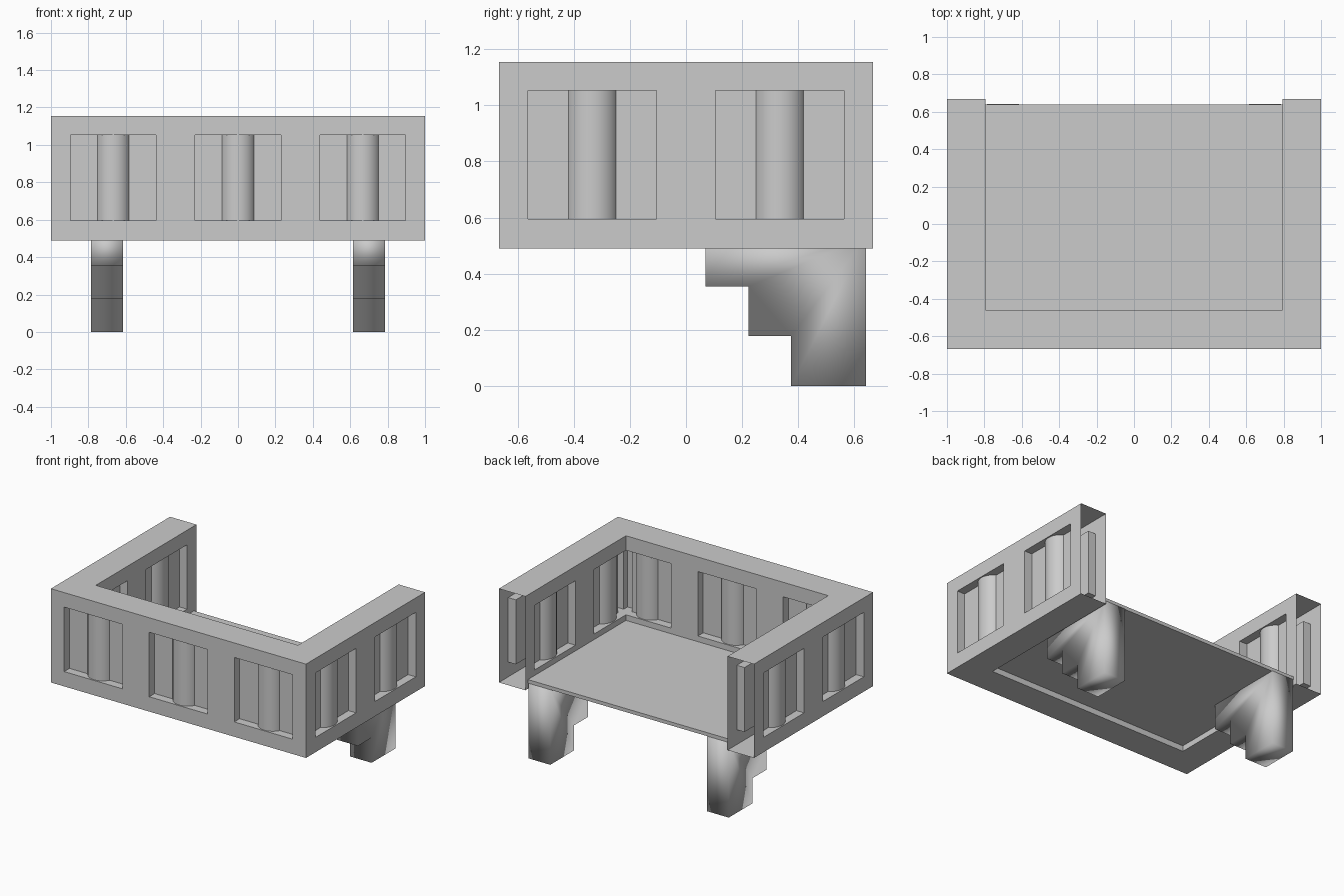
import bpy, bmesh

if "Cube" in bpy.data.objects:
    bpy.data.objects.remove(bpy.data.objects["Cube"])

T = 0.207                  # wall thickness
DX, DY = 1.0, 0.667        # outer half sizes
Z0, Z1 = 0.49, 1.155       # wall bottom and top
W0, W1 = 0.595, 1.052      # recess bottom and top
HALF, DEPTH, EPS = 0.229, 0.06, 0.004


def new_object(name, bm):
    bmesh.ops.recalc_face_normals(bm, faces=bm.faces)
    me = bpy.data.meshes.new(name)
    bm.to_mesh(me)
    bm.free()
    ob = bpy.data.objects.new(name, me)
    bpy.context.collection.objects.link(ob)
    return ob


def prism(name, pts, offset):
    bm = bmesh.new()
    face = bm.faces.new([bm.verts.new(p) for p in pts])
    ext = bmesh.ops.extrude_face_region(bm, geom=[face])
    moved = [g for g in ext["geom"] if isinstance(g, bmesh.types.BMVert)]
    bmesh.ops.translate(bm, vec=offset, verts=moved)
    return new_object(name, bm)


def box(name, x0, x1, y0, y1, z0, z1):
    pts = [(x0, y0, z0), (x1, y0, z0), (x1, y1, z0), (x0, y1, z0)]
    return prism(name, pts, (0, 0, z1 - z0))


# U-shaped parapet
ix, iy = DX - T, -DY + T
plan = [(-DX, -DY), (DX, -DY), (DX, DY), (ix, DY), (ix, iy), (-ix, iy), (-ix, DY), (-DX, DY)]
wall = prism("parapet_wall", [(x, y, Z0) for x, y in plan], (0, 0, Z1 - Z0))

# Recess cutters on both faces of every wall, and column positions
cutters, columns = [], []
for x in (-0.667, 0, 0.667):
    for y0, y1 in ((-DY - EPS, -DY + DEPTH), (iy - DEPTH, iy + EPS)):
        cutters.append(box("recess_cutter", x - HALF, x + HALF, y0, y1, W0, W1))
    columns.append((x, -DY + T / 2))
for s in (-1, 1):
    for y in (-0.334, 0.334):
        for a, b in ((DX - DEPTH, DX + EPS), (ix - EPS, ix + DEPTH)):
            x0, x1 = sorted((s * a, s * b))
            cutters.append(box("recess_cutter", x0, x1, y - HALF, y + HALF, W0, W1))
        columns.append((s * (DX - T / 2), y))

for c in cutters:
    m = wall.modifiers.new("recess", 'BOOLEAN')
    m.operation, m.solver, m.object = 'DIFFERENCE', 'EXACT', c
deps = bpy.context.evaluated_depsgraph_get()
wall_mesh = bpy.data.meshes.new_from_object(wall.evaluated_get(deps))
wall.modifiers.clear()
wall.data = wall_mesh
for c in cutters:
    bpy.data.objects.remove(c)

# The two back ends of the hollow wall are open
bm = bmesh.new()
bm.from_mesh(wall.data)
ends = [f for f in bm.faces if all(abs(v.co.y - DY) < 1e-4 for v in f.verts)]
bmesh.ops.delete(bm, geom=ends, context='FACES')
bm.to_mesh(wall.data)
bm.free()

# Round columns standing in the recesses
for x, y in columns:
    bm = bmesh.new()
    bmesh.ops.create_cone(bm, cap_ends=False, segments=32, radius1=0.096, radius2=0.096, depth=W1 - W0)
    bmesh.ops.translate(bm, vec=(x, y, (W0 + W1) / 2), verts=bm.verts)
    col = new_object("column", bm)
    col.data.shade_smooth()

# Floor slab
box("floor", -ix, ix, iy, 0.638, 0.53, 0.555)

# Stepped support brackets
steps = [(0.642, 0), (0.375, 0), (0.375, 0.178), (0.222, 0.178), (0.222, 0.354),
         (0.07, 0.354), (0.07, 0.53), (0.642, 0.53)]
for x in (-0.785, 0.615):
    leg = prism("support_bracket", [(x, y, z) for y, z in steps], (0.17, 0, 0))
    leg.data.shade_smooth()
